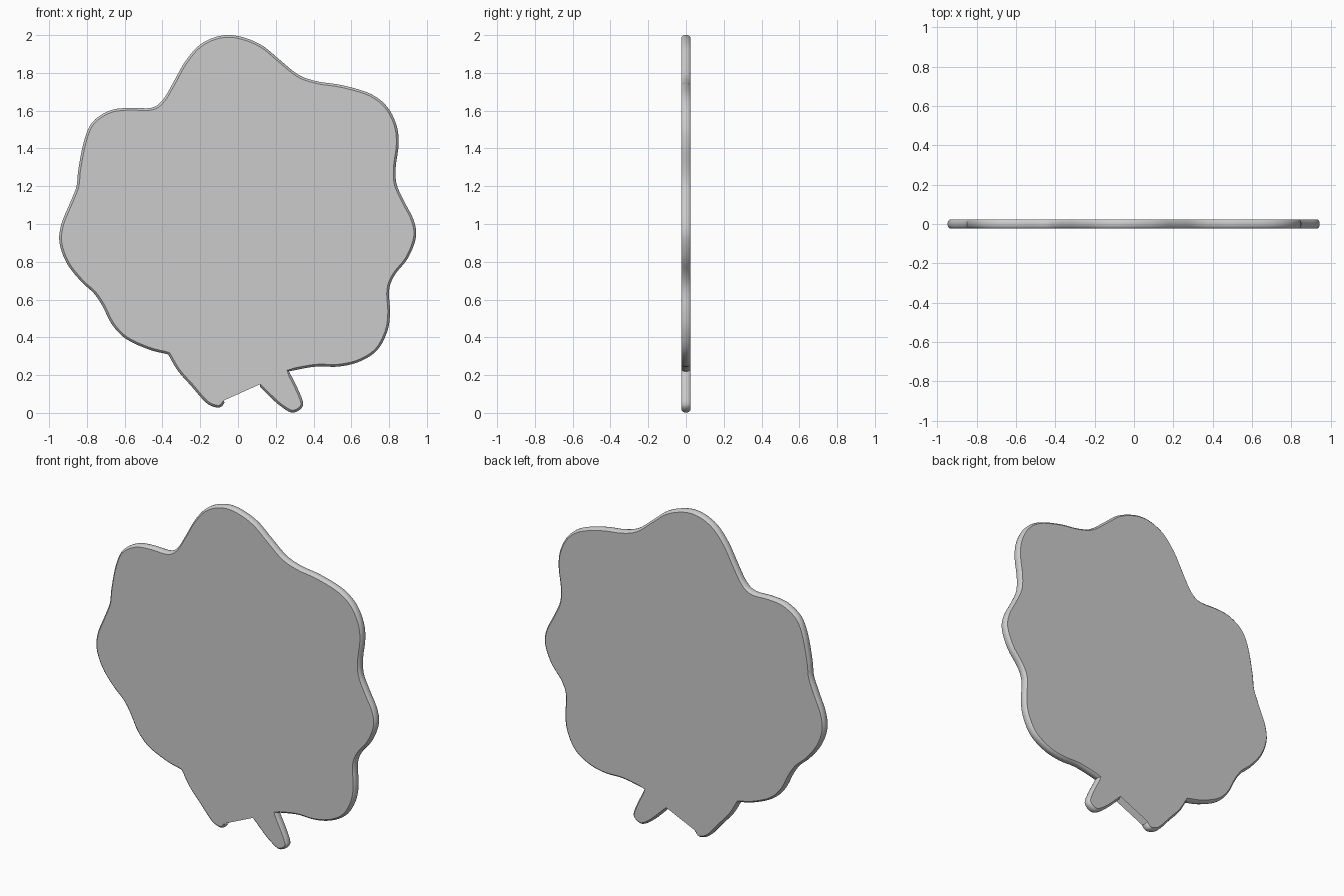
import bpy, bmesh
from mathutils import Vector

if "Cube" in bpy.data.objects:
    bpy.data.objects.remove(bpy.data.objects["Cube"])

HALF = 0.024  # half thickness of the plate

# Outline sections (x, z), clockwise seen from the front; ends are sharp corners
body = [(-.37, .31), (-.47, .335), (-.59, .39), (-.665, .465), (-.72, .57), (-.765, .635),
        (-.83, .695), (-.905, .79), (-.945, .90), (-.935, 1.0), (-.89, 1.11), (-.855, 1.20),
        (-.845, 1.29), (-.815, 1.44), (-.77, 1.54), (-.68, 1.60), (-.58, 1.615), (-.46, 1.615),
        (-.40, 1.655), (-.345, 1.745), (-.28, 1.86), (-.20, 1.95), (-.10, 1.995), (0, 1.995),
        (.12, 1.95), (.22, 1.87), (.32, 1.79), (.42, 1.755), (.55, 1.735), (.70, 1.69),
        (.79, 1.62), (.84, 1.52), (.85, 1.42), (.835, 1.30), (.84, 1.21), (.88, 1.12),
        (.93, 1.02), (.942, .93), (.90, .82), (.83, .73), (.80, .65), (.805, .53),
        (.79, .43), (.735, .33), (.64, .27), (.53, .245), (.41, .245), (.27, .22)]
stem = [(.27, .22), (.32, .12), (.345, .05), (.325, .015), (.28, .003),
        (.22, .04), (.17, .085), (.115, .14)]
lobe = [(-.07, .055), (-.09, .032), (-.12, .03), (-.17, .055), (-.25, .145),
        (-.32, .225), (-.37, .31)]


def smooth(points, steps=5):
    """Catmull-Rom curve through the points, without the last one."""
    p = [Vector(q) for q in points]
    p = [2 * p[0] - p[1]] + p + [2 * p[-1] - p[-2]]
    out = []
    for a, b, c, d in zip(p, p[1:], p[2:], p[3:]):
        for i in range(steps):
            t = i / steps
            out.append(0.5 * (2 * b + (c - a) * t + (2 * a - 5 * b + 4 * c - d) * t * t
                              + (3 * b - a - 3 * c + d) * t ** 3))
    return out


stem_curve = smooth(stem) + [Vector(stem[-1])]
head = smooth(body) + stem_curve
outline = head + smooth(lobe)
n = len(outline)
open_side = len(head) - 1  # the straight cut has no wall


def inward(i):
    a, b, c = outline[i - 1], outline[i], outline[(i + 1) % n]
    d = ((b - a).normalized() + (c - b).normalized()).normalized()
    return Vector((d.y, -d.x))


# Rounded rim: rings of (inset, y) from front to back
half_rim = [(.012, -HALF), (.003, -.016), (0, -.007)]
rim = half_rim + [(s, -y) for s, y in reversed(half_rim)]
normals = [inward(i) for i in range(n)]
bm = bmesh.new()
rings = []
for inset, y in rim:
    ring = []
    for p, d in zip(outline, normals):
        q = p + d * inset
        ring.append(bm.verts.new((q.x, y, q.y)))
    rings.append(ring)
for r0, r1 in zip(rings, rings[1:]):
    for i in range(n):
        if i != open_side:
            j = (i + 1) % n
            bm.faces.new((r0[i], r0[j], r1[j], r1[i]))

# Flat front and back
front = bm.faces.new(list(reversed(rings[0])))
back = bm.faces.new(rings[-1])
bmesh.ops.recalc_face_normals(bm, faces=bm.faces[:])
bmesh.ops.triangulate(bm, faces=[front, back])

mesh = bpy.data.meshes.new("wavy_plate")
bm.to_mesh(mesh)
bm.free()
plate = bpy.data.objects.new("wavy_plate", mesh)
bpy.context.collection.objects.link(plate)
bpy.context.view_layer.objects.active = plate
plate.select_set(True)
bpy.ops.object.shade_smooth_by_angle(angle=0.66)
